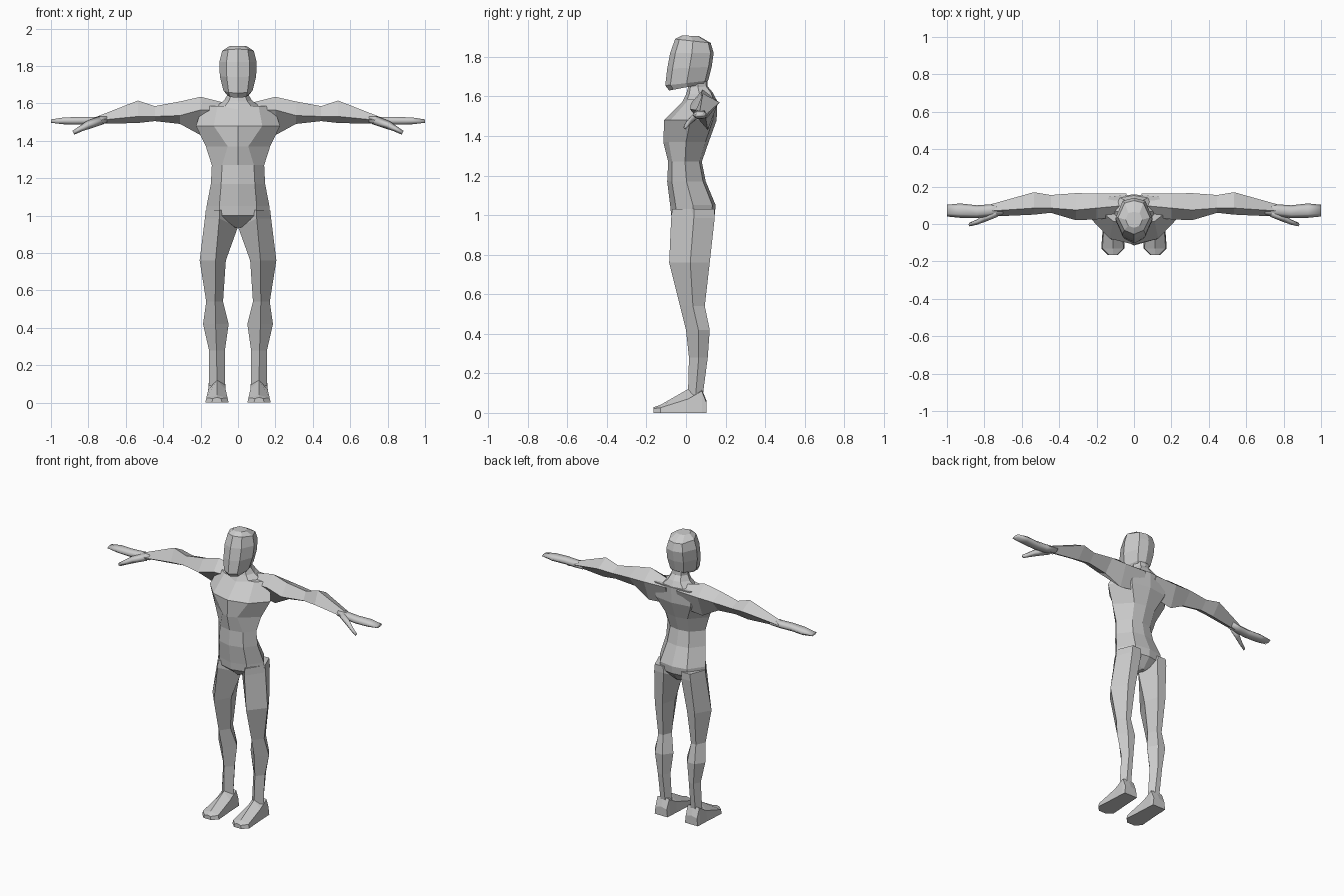
import bpy, bmesh
from mathutils import Vector

grey = bpy.data.materials.new("clay_grey")
grey.diffuse_color = (0.6, 0.6, 0.6, 1)


def loft(name, rings, mirror=False, smooth=False):
    """Skin a closed tube through rings of points and cap both ends."""
    bm = bmesh.new()
    vs = [[bm.verts.new(p) for p in ring] for ring in rings]
    n = len(vs[0])
    for a, b in zip(vs, vs[1:]):
        for i in range(n):
            bm.faces.new((a[i], a[(i + 1) % n], b[(i + 1) % n], b[i]))
    bm.faces.new(vs[0][::-1])
    bm.faces.new(vs[-1])
    bmesh.ops.recalc_face_normals(bm, faces=bm.faces)
    for f in bm.faces:
        f.smooth = smooth
    me = bpy.data.meshes.new(name)
    bm.to_mesh(me)
    bm.free()
    me.materials.append(grey)
    ob = bpy.data.objects.new(name, me)
    bpy.context.collection.objects.link(ob)
    if mirror:
        ob.modifiers.new("mirror", 'MIRROR').use_mirror_merge = False
    return ob


def body_ring(zf, zb, yf, yb, a, w, b, inset=0.12, side=0.5):
    """Eight points: front centre, front corner, side, back corner, back centre."""
    d, dz = yb - yf, zb - zf
    half = [(a, inset), (w, side), (b, 1 - inset * 0.6)]
    pt = lambda x, t: (x, yf + t * d, zf + t * dz)
    return ([pt(0, 0)] + [pt(x, t) for x, t in half] + [pt(0, 1)]
            + [pt(-x, t) for x, t in reversed(half)])


# Head, tapering to the jaw
loft("head", [body_ring(*r) for r in [
    (1.63, 1.665, -.085, .10, .045, .06, .04),
    (1.655, 1.68, -.105, .112, .05, .078, .05),
    (1.74, 1.75, -.095, .13, .06, .097, .06),
    (1.82, 1.82, -.08, .14, .062, .10, .06),
    (1.89, 1.87, -.055, .125, .052, .085, .05),
    (1.908, 1.905, -.02, .065, .03, .045, .03)]])

# Neck, flaring into the shoulders
loft("neck", [body_ring(*r) for r in [
    (1.70, 1.70, .01, .105, .035, .055, .035),
    (1.645, 1.65, .01, .11, .035, .055, .035),
    (1.61, 1.62, .0, .135, .05, .075, .045),
    (1.57, 1.58, -.02, .155, .08, .13, .08)]])

# Torso from the crotch to the shoulders
loft("torso", [body_ring(z, z, *r) for z, *r in [
    (.935, .0, .09, .01, .02, .01),
    (1.0, -.075, .145, .10, .172, .10),
    (1.05, -.08, .15, .10, .168, .10),
    (1.17, -.095, .10, .09, .145, .08),
    (1.27, -.09, .08, .085, .14, .07),
    (1.37, -.115, .115, .055, .172, .08),
    (1.48, -.11, .155, .13, .225, .13),
    (1.585, -.005, .158, .11, .19, .13)]])


# Arms: top ridge, back, underside and front edge of each section
def arm_ring(x, yt, zt, yb, zb, yu, zu, yf, zf):
    return [(x, yt, zt), (x, yb, zb), (x, yu, zu), (x, yf, zf)]


loft("arm", [arm_ring(*r) for r in [
    (.04, .10, 1.595, .163, 1.575, .12, 1.45, .04, 1.56),
    (.20, .085, 1.635, .163, 1.57, .11, 1.43, .025, 1.565),
    (.31, .075, 1.61, .165, 1.57, .10, 1.49, .02, 1.535),
    (.445, .085, 1.585, .155, 1.56, .11, 1.505, .06, 1.53),
    (.535, .085, 1.615, .17, 1.57, .11, 1.495, .05, 1.53),
    (.76, .07, 1.527, .107, 1.513, .075, 1.49, .04, 1.508)]], mirror=True)


# Flat mitten hands
def hand_ring(x, y0, y1, z0, z1):
    m, q = (z0 + z1) / 2, (y1 - y0) / 4
    return [(x, y0, m), (x, y0 + q, z1), (x, y1 - q, z1),
            (x, y1, m), (x, y1 - q, z0), (x, y0 + q, z0)]


loft("hand", [hand_ring(*r) for r in [
    (.70, .045, .115, 1.495, 1.53),
    (.77, .04, .105, 1.488, 1.528),
    (.84, .032, .10, 1.487, 1.527),
    (.93, .033, .11, 1.488, 1.525),
    (1.0, .04, .103, 1.496, 1.514)]], mirror=True, smooth=True)

# Thumbs pointing forward and down
loft("thumb", [[Vector(c) + Vector(o) * r for o in
                ((0, -1, 0), (.5, 0, 1), (0, 1, 0), (-.5, 0, -1))]
               for c, r in [((.73, .06, 1.51), .022), ((.80, .03, 1.485), .02),
                            ((.84, .01, 1.465), .014), ((.88, -.003, 1.443), .01)]],
     mirror=True, smooth=True)


# Legs: front ridge, outer edge, two back corners, inner edge
def leg_ring(z, yf, yb, xi, xo, xc, zi=None):
    zi = zi or z
    ym, q = yf + (yb - yf) * 0.52, (xo - xi) * 0.2
    return [(xc, yf, z), (xo, ym, z), (xc + q, yb, z),
            (xc - q, yb, z), (xi, ym, zi)]


loft("leg", [leg_ring(*r) for r in [
    (1.03, -.07, .145, .02, .172, .10),
    (.985, -.075, .145, .002, .177, .10, .935),
    (.76, -.085, .12, .065, .205, .12),
    (.54, -.03, .095, .08, .17, .122),
    (.42, .0, .12, .05, .187, .12),
    (.28, .015, .11, .07, .155, .115),
    (.09, .01, .085, .07, .155, .112)]], mirror=True)


# Feet: wedge sections from heel to toe
def foot_ring(y, xi, xo, zs, zt):
    return [(xi, y, 0), (xi + .006, y, zs), ((xi + xo) / 2, y, zt),
            (xo - .006, y, zs), (xo, y, 0)]


loft("foot", [foot_ring(*r) for r in [
    (.104, .065, .16, .05, .06),
    (.08, .063, .162, .11, .12),
    (.01, .06, .165, .07, .12),
    (-.13, .05, .175, .026, .04),
    (-.165, .085, .14, .022, .028)]], mirror=True)
